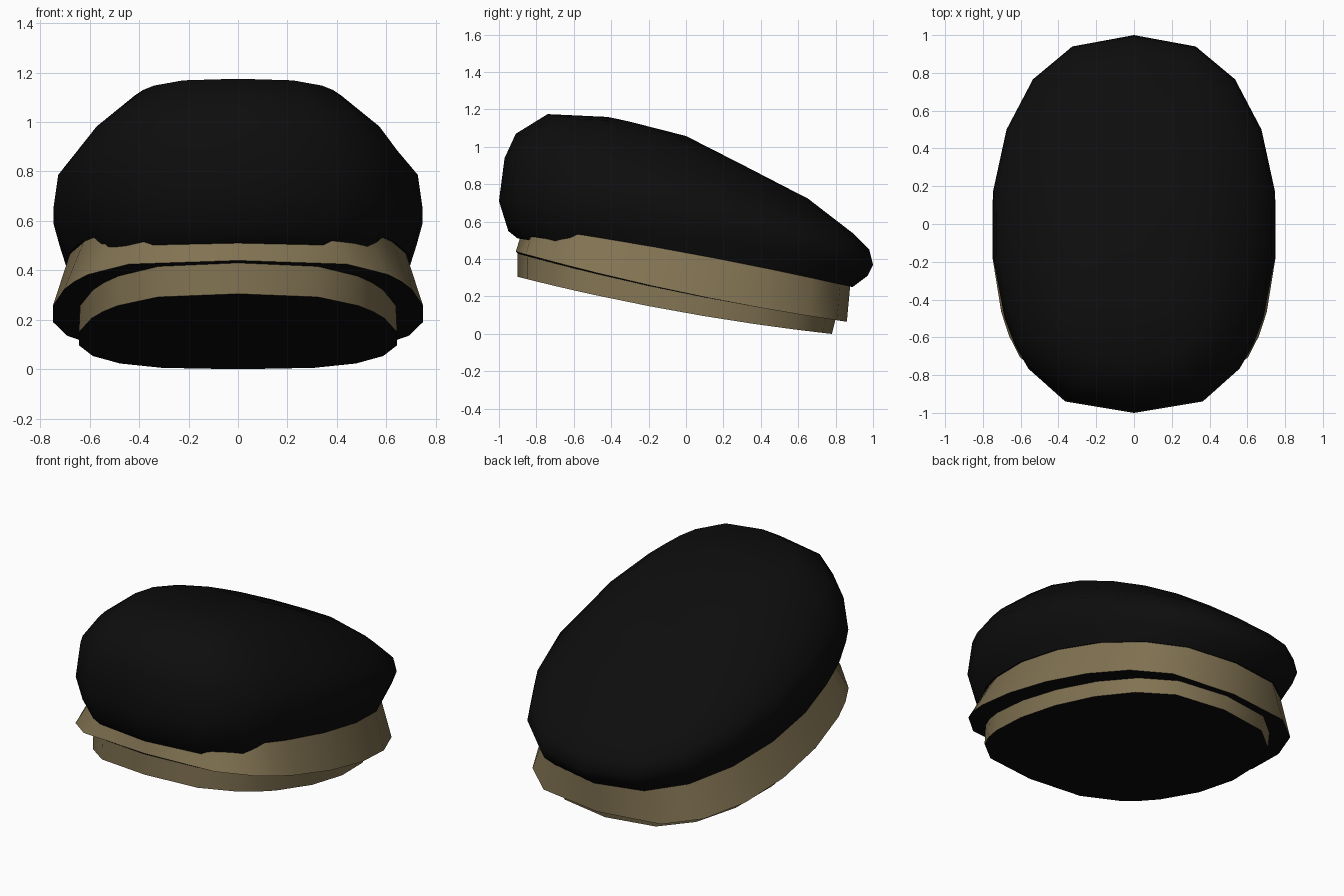
import bpy, bmesh, math

if "Cube" in bpy.data.objects:
    bpy.data.objects.remove(bpy.data.objects["Cube"])

# Angles around the hat, measured from the front; an extra pair shapes the lip step
HALF = [20, 40, 50, 60, 80, 100, 120, 140, 160]
ANGLES = [math.radians(a) for a in [0] + HALF + [180] + [360 - a for a in reversed(HALF)]]


def material(name, rgb):
    m = bpy.data.materials.new(name)
    m.diffuse_color = (*rgb, 1)
    m.use_nodes = True
    m.node_tree.nodes["Principled BSDF"].inputs["Base Color"].default_value = m.diffuse_color
    return m


black = material("black felt", (0.004, 0.004, 0.004))
khaki = material("khaki band", (0.22, 0.17, 0.085))


def ring(front, back, width, bulge, pf=0.68, pb=0.78, lip=0.0):
    """Tilted oval loop from its front and back (y, z) points, half width and side bulge."""
    pts = []
    for a in ANGLES:
        c, s = math.cos(a), math.sin(a)
        t = (1 - c) / 2
        p = pf if c > 0 else pb
        x = 0.0 if abs(s) < 1e-5 else math.copysign(width * abs(s) ** p, s)
        y = front[0] + (back[0] - front[0]) * t
        z = front[1] + (back[1] - front[1]) * t + bulge * s * s
        if c > 0.75:
            z -= lip
        pts.append((x, y, z))
    return pts


def loft(name, rings, mat, top=None, cap_bottom=False):
    """Skin the loops in order; optionally close with a tip or a flat cap."""
    bm = bmesh.new()
    loops = [[bm.verts.new(p) for p in r] for r in rings]
    n = len(ANGLES)
    for lo, hi in zip(loops, loops[1:]):
        for i in range(n):
            j = (i + 1) % n
            bm.faces.new((lo[i], lo[j], hi[j], hi[i]))
    if top:
        tip = bm.verts.new(top)
        for i in range(n):
            bm.faces.new((loops[-1][i], loops[-1][(i + 1) % n], tip))
    if cap_bottom:
        bm.faces.new(list(reversed(loops[0])))
    me = bpy.data.meshes.new(name)
    bm.to_mesh(me)
    bm.free()
    me.materials.append(mat)
    ob = bpy.data.objects.new(name, me)
    bpy.context.collection.objects.link(ob)
    bpy.ops.object.select_all(action='DESELECT')
    bpy.context.view_layer.objects.active = ob
    ob.select_set(True)
    bpy.ops.object.shade_smooth_by_angle(angle=math.radians(55))
    return ob


# Soft slanted crown, with a dropped lip at the front
loft("crown", [
    ring((-0.86, 0.59), (0.84, 0.27), 0.66, 0.02, lip=0.07),
    ring((-0.90, 0.58), (0.89, 0.25), 0.70, 0.02, lip=0.07),
    ring((-0.95, 0.58), (0.97, 0.31), 0.73, 0.08, lip=0.03),
    ring((-1.00, 0.71), (1.00, 0.37), 0.755, 0.08),
    ring((-0.97, 0.94), (0.98, 0.45), 0.735, 0.05),
    ring((-0.91, 1.07), (0.89, 0.54), 0.63, 0.06),
    ring((-0.74, 1.175), (0.65, 0.725), 0.46, 0.06),
    ring((-0.42, 1.16), (0.41, 0.845), 0.26, 0.04),
], black, top=(0, 0, 1.058))

# Shared edges of the two bands
outer_low = ring((-0.91, 0.44), (0.86, 0.065), 0.755, -0.03, 0.5, 0.6)
outer_high = ring((-0.86, 0.60), (0.88, 0.28), 0.68, 0.02)
inner_high = ring((-0.90, 0.43), (0.80, 0.08), 0.645, -0.03, 0.65, 0.7)
inner_low = ring((-0.90, 0.305), (0.78, 0.0), 0.65, -0.03, 0.65, 0.7)

# Wide band under the crown and the smaller band below it
loft("outer_band", [outer_low, outer_high], khaki)
loft("inner_band", [inner_low, inner_high], khaki)

# Dark step between the bands
loft("band_underside", [inner_high, outer_low], black)

# Dark closed underside
centre = [(x * 0.97, -0.06 + (y + 0.06) * 0.97, z * 0.97 + 0.004) for x, y, z in inner_low]
base = loft("base", [inner_low, centre][::-1], black, cap_bottom=True)
bm = bmesh.new()
bm.from_mesh(base.data)
bmesh.ops.recalc_face_normals(bm, faces=bm.faces)
if sum(f.normal.z * f.calc_area() for f in bm.faces) > 0:
    bmesh.ops.reverse_faces(bm, faces=bm.faces)
bm.to_mesh(base.data)
bm.free()
